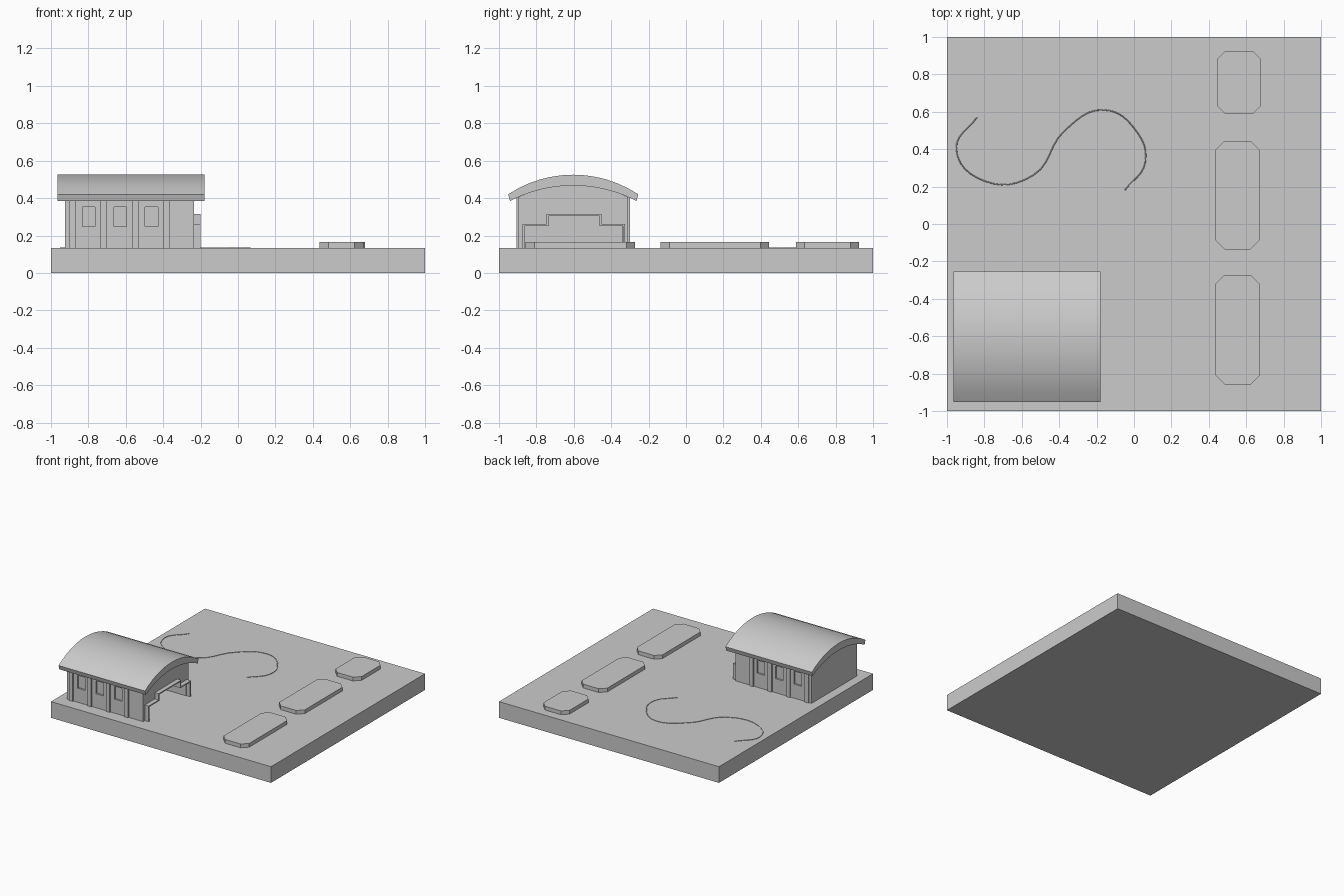
import bpy, bmesh, math
from mathutils import Vector

if "Cube" in bpy.data.objects:
    bpy.data.objects.remove(bpy.data.objects["Cube"], do_unlink=True)

GREY = (0.6, 0.6, 0.6, 1)
grey = bpy.data.materials.new("plain grey")
grey.use_nodes = True
grey.diffuse_color = GREY
grey.node_tree.nodes["Principled BSDF"].inputs["Base Color"].default_value = GREY

GROUND = 0.133
MID_Y = -0.603        # centre line of the building


def prism(name, outline, start, depth, axis):
    """Extrude a 2D outline along an axis: 'x' takes (y, z), 'z' takes (x, y)."""
    def place(p):
        return Vector((start, *p)) if axis == "x" else Vector((*p, start))
    bm = bmesh.new()
    face = bm.faces.new([bm.verts.new(place(p)) for p in outline])
    out = bmesh.ops.extrude_face_region(bm, geom=[face])
    step = Vector((depth, 0, 0)) if axis == "x" else Vector((0, 0, depth))
    moved = [g for g in out["geom"] if isinstance(g, bmesh.types.BMVert)]
    bmesh.ops.translate(bm, verts=moved, vec=step)
    bmesh.ops.recalc_face_normals(bm, faces=bm.faces)
    mesh = bpy.data.meshes.new(name)
    bm.to_mesh(mesh)
    bm.free()
    mesh.materials.append(grey)
    obj = bpy.data.objects.new(name, mesh)
    bpy.context.collection.objects.link(obj)
    return obj


def box(name, x, y, z):
    outline = [(x[0], y[0]), (x[1], y[0]), (x[1], y[1]), (x[0], y[1])]
    return prism(name, outline, z[0], z[1] - z[0], "z")


def arc(half_width, edge_z, top_z, steps=12):
    """Circular arch in the (y, z) plane, from -y to +y."""
    rise = top_z - edge_z
    radius = (half_width ** 2 + rise ** 2) / (2 * rise)
    spread = math.asin(half_width / radius)
    angles = [spread * (2 * i / steps - 1) for i in range(steps + 1)]
    return [(MID_Y + radius * math.sin(a), top_z - radius * (1 - math.cos(a)))
            for a in angles]


def stepped(y0, y1, shoulder, top, inset):
    """Stepped doorway outline, open along the ground."""
    a, b = -0.745 + inset, -0.452 - inset
    return [(y0, GROUND), (y0, shoulder), (a, shoulder), (a, top),
            (b, top), (b, shoulder), (y1, shoulder), (y1, GROUND)]


# Ground slab
box("ground_slab", (-1, 1), (-1, 1), (0, GROUND))

# Three raised pads with cut corners
for name, x0, x1, y0, y1 in (("front_pad", 0.437, 0.67, -0.857, -0.273),
                             ("middle_pad", 0.437, 0.67, -0.135, 0.443),
                             ("back_pad", 0.443, 0.68, 0.588, 0.925)):
    c = 0.046
    prism(name, [(x0 + c, y0), (x1 - c, y0), (x1, y0 + c), (x1, y1 - c),
                 (x1 - c, y1), (x0 + c, y1), (x0, y1 - c), (x0, y0 + c)],
          GROUND, 0.031, "z")

# Curved roof
roof = prism("roof", arc(0.348, 0.42, 0.525) + arc(0.338, 0.385, 0.467)[::-1],
             -0.965, 0.785, "x")
bpy.context.view_layer.objects.active = roof
roof.select_set(True)
bpy.ops.object.shade_smooth_by_angle(angle=math.radians(30))
roof.select_set(False)

# Gable ends: a solid one, and one with a stepped doorway
WALL = 0.293
gable_top = arc(WALL, 0.405, 0.47)[::-1]
base_a, base_b = (MID_Y - WALL, GROUND), (MID_Y + WALL, GROUND)
prism("closed_gable", [base_a, base_b] + gable_top, -0.925, 0.03, "x")
opening = stepped(-0.864, -0.336, 0.252, 0.304, 0.01)
prism("doorway_gable", [base_a] + opening + [base_b] + gable_top, -0.265, 0.03, "x")

# Stepped door frame standing out from the gable
prism("door_frame", stepped(-0.874, -0.326, 0.262, 0.314, 0) + opening[::-1],
      -0.237, 0.037, "x")

# Side walls with recessed windows and pilasters
for side, label in ((-1, "front"), (1, "back")):
    def span(inner, outer):
        return sorted((MID_Y + side * inner, MID_Y + side * outer))
    wall = box(label + "_wall", (-0.925, -0.235), span(WALL - 0.03, WALL), (GROUND, 0.405))
    for i in range(4):
        x = -0.902 + i * 0.1675
        box(f"{label}_pilaster_{i + 1}", (x, x + 0.034), span(WALL - 0.005, WALL + 0.01),
            (GROUND, 0.405))
        if i == 3:
            continue
        cutter = box(f"{label}_window_cutter_{i + 1}", (x + 0.071, x + 0.138),
                     span(WALL - 0.015, WALL + 0.02), (0.248, 0.353))
        cutter.hide_render = True
        cutter.hide_set(True)
        cut = wall.modifiers.new("window", "BOOLEAN")
        cut.operation = "DIFFERENCE"
        cut.solver = "EXACT"
        cut.object = cutter

# Thin winding line on the ground
path = bpy.data.curves.new("winding_line", "CURVE")
path.dimensions = "3D"
path.bevel_depth = 0.003
path.bevel_resolution = 0
path.resolution_u = 6
points = [(-0.84, 0.57), (-0.95, 0.4), (-0.8, 0.23), (-0.54, 0.26), (-0.37, 0.5),
          (-0.16, 0.61), (0.01, 0.5), (0.06, 0.33), (-0.05, 0.18)]
spline = path.splines.new("BEZIER")
spline.bezier_points.add(len(points) - 1)
for bp, (x, y) in zip(spline.bezier_points, points):
    bp.co = (x, y, GROUND + 0.001)
    bp.handle_left_type = bp.handle_right_type = "AUTO"
path.materials.append(grey)
bpy.context.collection.objects.link(bpy.data.objects.new("winding_line", path))
